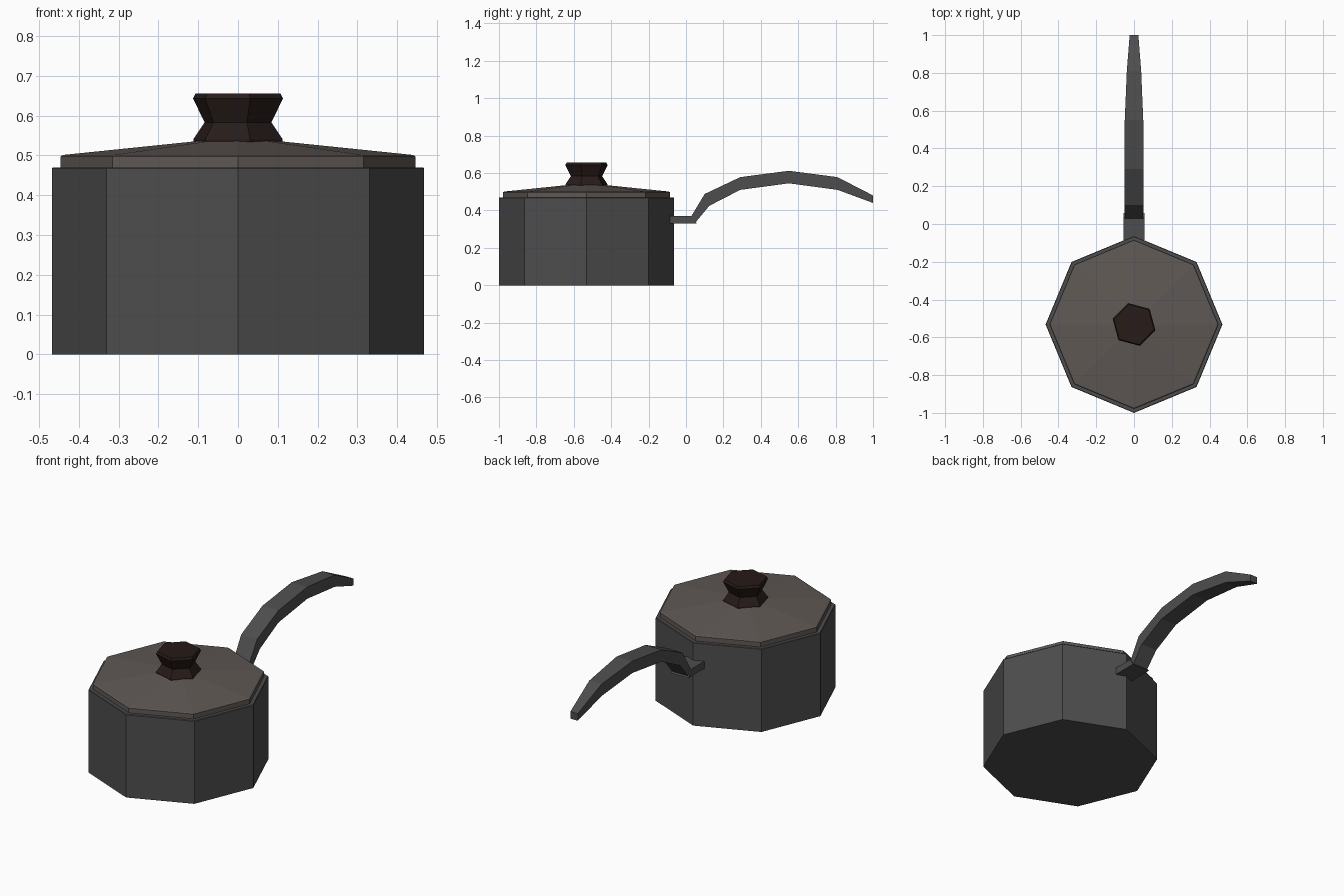
import bpy, bmesh, math

if "Cube" in bpy.data.objects:
    bpy.data.objects.remove(bpy.data.objects["Cube"])


def material(name, rgb):
    m = bpy.data.materials.new(name)
    m.diffuse_color = (*rgb, 1)
    m.use_nodes = True
    m.node_tree.nodes["Principled BSDF"].inputs["Base Color"].default_value = m.diffuse_color
    return m


METAL = material("dark_metal", (0.075, 0.075, 0.075))
LID = material("warm_metal", (0.115, 0.098, 0.09))
WOOD = material("dark_wood", (0.02, 0.011, 0.009))
CENTRE_Y = -0.532


def loft(name, rings, mat):
    """Skin a list of equal-length point rings and cap both ends."""
    bm = bmesh.new()
    loops = [[bm.verts.new(p) for p in ring] for ring in rings]
    n = len(loops[0])
    for a, b in zip(loops, loops[1:]):
        for i in range(n):
            j = (i + 1) % n
            bm.faces.new((a[i], a[j], b[j], b[i]))
    bm.faces.new(loops[0])
    bm.faces.new(loops[-1])
    bmesh.ops.recalc_face_normals(bm, faces=bm.faces)
    mesh = bpy.data.meshes.new(name)
    bm.to_mesh(mesh)
    bm.free()
    mesh.materials.append(mat)
    ob = bpy.data.objects.new(name, mesh)
    bpy.context.collection.objects.link(ob)
    return ob


def lathe(name, profile, sides, start, mat):
    """Faceted turned part from (radius, height) pairs."""
    angles = [math.radians(start) + math.tau * i / sides for i in range(sides)]
    rings = [[(r * math.cos(a), CENTRE_Y + r * math.sin(a), z) for a in angles]
             for r, z in profile]
    return loft(name, rings, mat)


# Octagonal pot body, lid and hexagonal knob
lathe("pot_body", [(0.468, 0), (0.468, 0.467), (0.465, 0.47)], 8, 0, METAL)
lathe("lid", [(0.446, 0.468), (0.446, 0.497), (0.44, 0.501), (0.10, 0.536)], 8, 0, LID)
lathe("lid_knob", [(0.116, 0.53), (0.116, 0.541), (0.087, 0.583),
                   (0.117, 0.643), (0.11, 0.656)], 6, 45, WOOD)


def section(y_top, z_top, y_bot, z_bot, w):
    return [(-w, y_bot, z_bot), (w, y_bot, z_bot), (w, y_top, z_top), (-w, y_top, z_top)]


# Bracket joining the handle to the pot
loft("handle_bracket", [section(-0.085, 0.37, -0.085, 0.33, 0.055),
                        section(0.03, 0.37, 0.058, 0.33, 0.055)], METAL)

# Arched tapering handle
loft("handle", [section(*s) for s in (
    (0.02, 0.355, 0.05, 0.335, 0.048),
    (0.10, 0.488, 0.125, 0.425, 0.050),
    (0.29, 0.578, 0.29, 0.51, 0.050),
    (0.55, 0.612, 0.55, 0.545, 0.049),
    (0.81, 0.578, 0.81, 0.51, 0.038),
    (1.0, 0.48, 1.0, 0.44, 0.023))], METAL)
